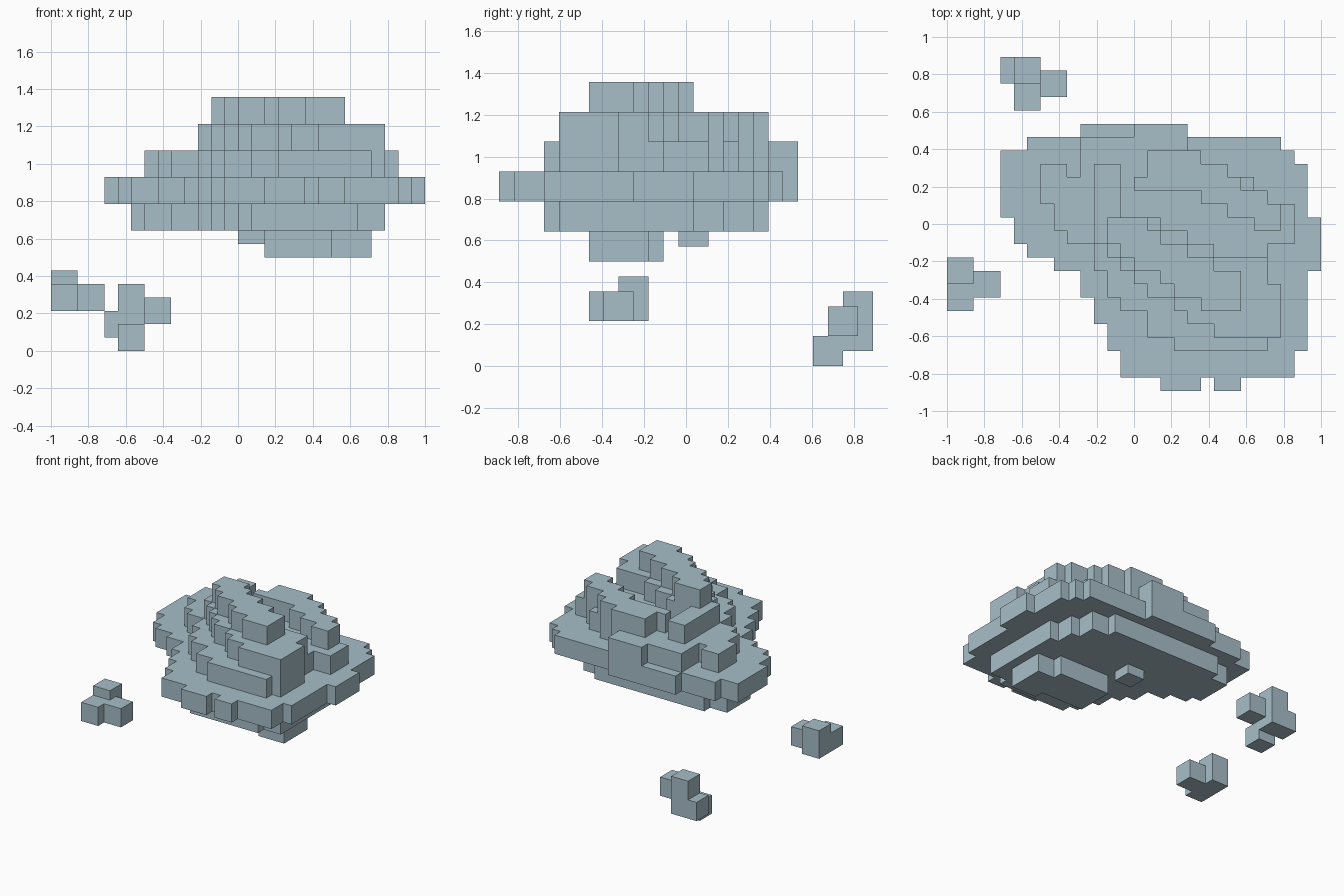
import bpy, bmesh

if "Cube" in bpy.data.objects:
    bpy.data.objects.remove(bpy.data.objects["Cube"])

U = 1 / 14  # half of one block

mat = bpy.data.materials.new("pale blue grey")
mat.diffuse_color = (0.39, 0.52, 0.58, 1)
mat.use_nodes = True
mat.node_tree.nodes["Principled BSDF"].inputs["Base Color"].default_value = mat.diffuse_color


def slab(name, z0, z1, *steps):
    """Extrude a stepped outline given as alternating x, y turning values."""
    xs, ys = steps[0::2], steps[1::2]
    pts = []
    for i, (x, y) in enumerate(zip(xs, ys)):
        pts += [(x, y), (xs[(i + 1) % len(xs)], y)]
    bm = bmesh.new()
    face = bm.faces.new([bm.verts.new((x * U, y * U, z0 * U)) for x, y in pts])
    top = bmesh.ops.extrude_face_region(bm, geom=[face])["geom"]
    bmesh.ops.translate(bm, vec=(0, 0, (z1 - z0) * U),
                        verts=[g for g in top if isinstance(g, bmesh.types.BMVert)])
    bmesh.ops.recalc_face_normals(bm, faces=bm.faces)
    mesh = bpy.data.meshes.new(name)
    bm.to_mesh(mesh)
    bm.free()
    mesh.materials.append(mat)
    bpy.context.collection.objects.link(bpy.data.objects.new(name, mesh))


def block(name, x0, x1, y0, y1, z0, z1):
    slab(name, z0, z1, x0, y1, x1, y0)


# Underside of the cloud
slab("bottom_lump", 7, 9, 2, -1.5, 8, -2.5, 10, -6.5, 7, -5.5)
block("bottom_nub", 0, 2, -.5, 1.5, 8, 9)
slab("lower_layer", 9, 11, -6, 5.5, 7, 4.5, 9, 2.5, 10, .5, 11, -8.5, 9, -9.5,
     1, -8.5, 0, -6.5, -1, -4.5, -2, -3.5, -3, -1.5, -5, -.5, -7, .5, -8, 4.5)

# Widest layer
slab("wide_layer", 11, 13, -4, 7.5, 4, 6.5, 11, 5.5, 12, 4.5, 13, .5, 14, -3.5,
     13, -9.5, 12, -11.5, 8, -12.5, 6, -11.5, 5, -12.5, 2, -11.5, -1, -9.5,
     -2, -7.5, -3, -5.5, -4, -3.5, -6, -2.5, -8, -1.5, -9, .5, -10, 5.5, -8, 6.5)

# Upper layers and ridges
slab("upper_layer", 13, 15, 0, 7.5, 4, 5.5, 5, 4.5, 7, 3.5, 9, 2.5, 10, 1.5,
     12, -1.5, 10, -4.5, 11, -8.5, 10, -9.5, 3, -8.5, 1, -6.5, -1, -5.5,
     -2, -3.5, -3, -1.5, -5, -.5, -6, 1.5, -7, 4.5, -5, 3.5, -4, 6.5)
slab("main_ridge", 15, 17, -3, 4.5, -1, .5, 2, -.5, 4, -1.5, 6, -2.5, 10, -4.5,
     11, -8.5, 6, -7.5, 4, -6.5, 3, -5.5, 1, -4.5, 0, -3.5, -1, -2.5, -2, -1.5)
slab("rear_ridge", 15, 17, 1, 5.5, 5, 4.5, 7, 3.5, 8, 2.5, 10, 1.5, 11, -.5,
     9, .5, 7, 1.5, 5, 2.5, 0, 3.5)
slab("top_ridge", 17, 19, -2, .5, 1, -.5, 2, -1.5, 4, -2.5, 6, -3.5, 8, -6.5,
     5, -5.5, 3, -4.5, 2, -3.5, 0, -2.5, -1, -1.5)

# Small loose puff on the left
block("left_puff_front", -14, -12, -6.5, -4.5, 3, 5)
block("left_puff_back", -14, -12, -4.5, -2.5, 3, 6)
block("left_puff_side", -12, -10, -5.5, -3.5, 3, 5)

# Small loose puff at the back
block("back_puff_low", -9, -7, 8.5, 10.5, 0, 2)
block("back_puff_tall", -9, -7, 10.5, 12.5, 1, 5)
block("back_puff_left", -10, -9, 10.5, 12.5, 1, 3)
block("back_puff_right", -7, -5, 9.5, 11.5, 2, 4)
